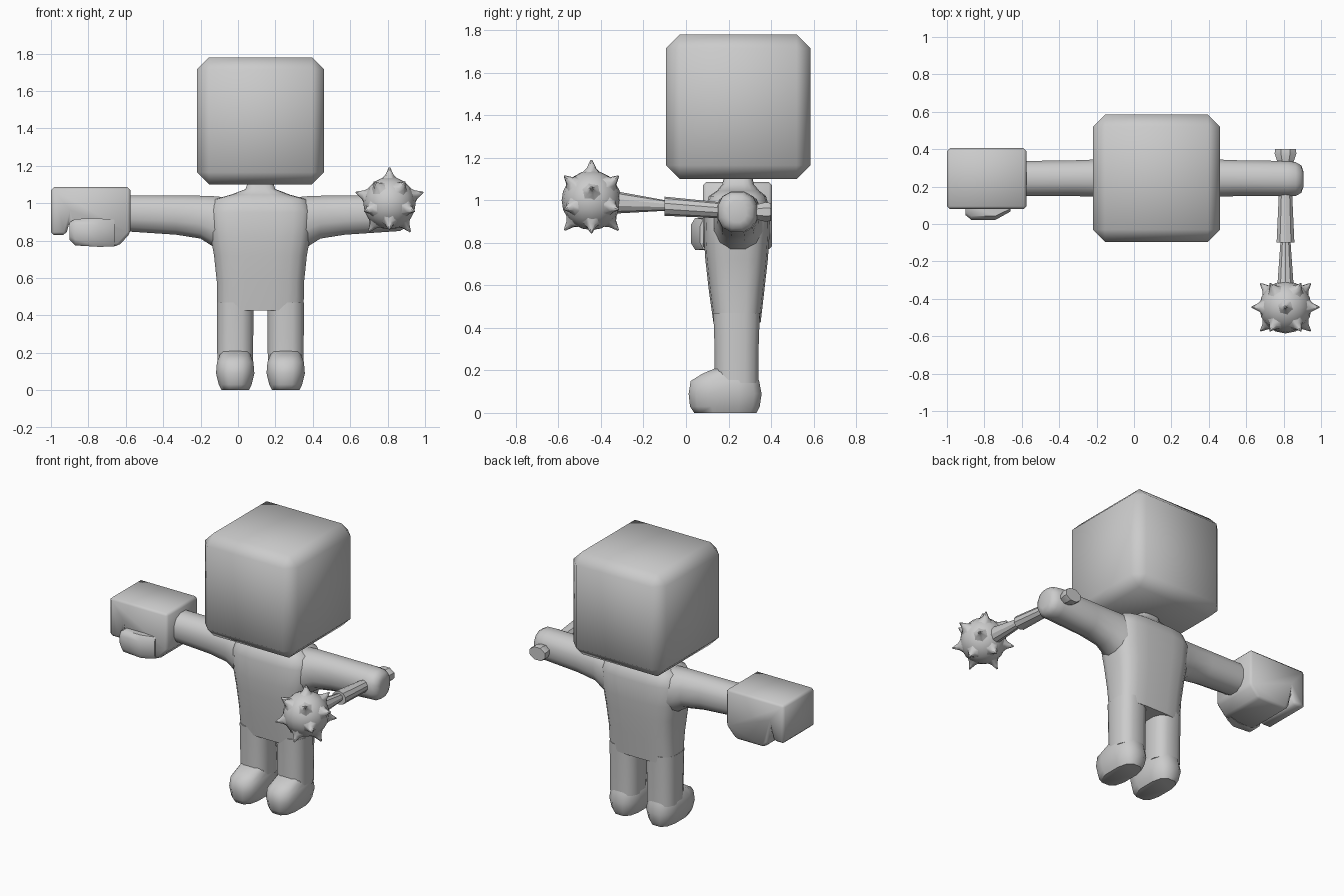
import bpy, bmesh, math
from mathutils import Vector

if "Cube" in bpy.data.objects:
    bpy.data.objects.remove(bpy.data.objects["Cube"])

grey = bpy.data.materials.new("plain grey")
grey.diffuse_color = (0.6, 0.6, 0.6, 1)
grey.use_nodes = True
grey.node_tree.nodes["Principled BSDF"].inputs["Base Color"].default_value = grey.diffuse_color
CX, CY = 0.12, 0.245  # body axis


def finish(name, bm, angle=40):
    bmesh.ops.recalc_face_normals(bm, faces=bm.faces)
    me = bpy.data.meshes.new(name)
    bm.to_mesh(me)
    bm.free()
    me.materials.append(grey)
    ob = bpy.data.objects.new(name, me)
    bpy.context.collection.objects.link(ob)
    bpy.ops.object.select_all(action='DESELECT')
    ob.select_set(True)
    bpy.context.view_layer.objects.active = ob
    bpy.ops.object.shade_smooth_by_angle(angle=math.radians(angle))
    return ob


def loft(name, axis, rings, sides=12, power=2.0, angle=50):
    """Rings are (position, a centre, a half size, b centre, b half size)."""
    bm = bmesh.new()
    loops = []
    for p, ac, ah, bc, bh in rings:
        loop = []
        for i in range(sides):
            t = 2 * math.pi * (i + 0.5) / sides
            c, s = math.cos(t), math.sin(t)
            c = math.copysign(abs(c) ** (2 / power), c)
            s = math.copysign(abs(s) ** (2 / power), s)
            a, b = ac + ah * c, bc + bh * s
            co = {'x': (p, a, b), 'y': (a, p, b), 'z': (a, b, p)}[axis]
            loop.append(bm.verts.new(co))
        loops.append(loop)
    for l0, l1 in zip(loops, loops[1:]):
        for i in range(sides):
            j = (i + 1) % sides
            bm.faces.new((l0[i], l0[j], l1[j], l1[i]))
    bm.faces.new(loops[0])
    bm.faces.new(loops[-1])
    return finish(name, bm, angle)


# Head: chamfered cube
bm = bmesh.new()
bmesh.ops.create_cube(bm, size=0.68)
bmesh.ops.translate(bm, verts=bm.verts, vec=(CX, CY, 1.44))
bmesh.ops.bevel(bm, geom=bm.edges[:], offset=0.065, segments=1, affect='EDGES')
finish("head", bm, 50)

# Torso with sloped shoulders and neck
loft("torso", 'z', [
    (0.425, CX, 0.232, 0.24, 0.112), (0.58, CX, 0.235, 0.238, 0.132),
    (0.72, CX, 0.25, 0.238, 0.148), (0.82, CX, 0.268, 0.238, 0.155),
    (0.95, CX, 0.28, 0.242, 0.155), (1.02, CX, 0.25, 0.242, 0.135),
    (1.045, CX, 0.16, 0.245, 0.10), (1.075, CX, 0.08, 0.245, 0.075),
    (1.12, CX, 0.065, 0.245, 0.065)], sides=20, power=3.5, angle=60)

# Arms, mirrored about the body axis; the right one ends in a rounded fist
for side, name in ((-1, "left_arm"), (1, "right_arm")):
    rings = [(0.18, 0.245, 0.125, 0.885, 0.15), (0.26, 0.245, 0.115, 0.905, 0.137),
             (0.32, 0.245, 0.103, 0.925, 0.118), (0.45, 0.245, 0.098, 0.936, 0.108),
             (0.70, 0.243, 0.097, 0.945, 0.1)]
    if side > 0:
        rings += [(0.745, 0.24, 0.093, 0.945, 0.097), (0.775, 0.24, 0.075, 0.945, 0.08),
                  (0.785, 0.24, 0.045, 0.945, 0.05)]
    loft(name, 'x', [(CX + side * d, *r) for d, *r in rings], power=2.3, angle=60)

# Legs and feet
for side, name in ((-1, "left"), (1, "right")):
    x = CX + side * 0.135
    loft(name + "_leg", 'z', [
        (0.14, x, 0.098, 0.238, 0.105), (0.30, x, 0.099, 0.238, 0.106),
        (0.47, x, 0.1, 0.238, 0.112)], power=2.8, angle=60)
    loft(name + "_foot", 'z', [
        (0.0, x, 0.075, 0.185, 0.15), (0.03, x, 0.09, 0.183, 0.168),
        (0.09, x, 0.105, 0.184, 0.176), (0.15, x, 0.1, 0.183, 0.165),
        (0.185, x, 0.085, 0.205, 0.13), (0.215, x, 0.08, 0.238, 0.09)],
        power=2.8, angle=60)

# Left fist: side outline pulled through its depth, with a finger notch below
outline = [(-1, 1.085), (-1, 0.83), (-0.92, 0.83), (-0.9, 0.9), (-0.88, 0.8),
           (-0.85, 0.77), (-0.64, 0.77), (-0.575, 0.84), (-0.575, 1.085)]
bm = bmesh.new()
face = bm.faces.new([bm.verts.new((x, 0.08, z)) for x, z in outline])
ext = bmesh.ops.extrude_face_region(bm, geom=[face])
bmesh.ops.translate(bm, vec=(0, 0.325, 0),
                    verts=[v for v in ext['geom'] if isinstance(v, bmesh.types.BMVert)])
bmesh.ops.recalc_face_normals(bm, faces=bm.faces)
bmesh.ops.bevel(bm, geom=bm.edges[:], offset=0.022, segments=1, affect='EDGES',
                clamp_overlap=True)
finish("left_fist", bm, 50)

# Thumb folded across the front of the fist
loft("left_thumb", 'x', [
    (-0.90, 0.08, 0.035, 0.85, 0.05), (-0.87, 0.07, 0.05, 0.845, 0.075),
    (-0.74, 0.07, 0.05, 0.842, 0.08), (-0.66, 0.1, 0.035, 0.84, 0.075)],
    sides=8, power=3, angle=50)

# Spiked mace: pommel, grip and flared shaft
MX = 0.81
loft("mace_pommel", 'y', [
    (0.40, MX, 0.06, 0.945, 0.045), (0.375, MX, 0.063, 0.945, 0.05),
    (0.32, MX, 0.042, 0.945, 0.035)], sides=8, angle=30)
loft("mace_grip", 'y', [
    (0.34, MX, 0.036, 0.945, 0.034), (0.15, MX, 0.038, 0.954, 0.038),
    (-0.10, MX, 0.05, 0.972, 0.045)], sides=10, angle=30)
loft("mace_shaft", 'y', [
    (-0.09, MX, 0.028, 0.975, 0.024), (-0.36, MX, 0.048, 0.992, 0.056)], sides=10, angle=30)

# Mace ball
centre = Vector((MX, -0.445, 1.0))
bm = bmesh.new()
bmesh.ops.create_uvsphere(bm, u_segments=16, v_segments=10, radius=0.14)
bmesh.ops.translate(bm, verts=bm.verts, vec=centre)
finish("mace_ball", bm, 60)

# Spikes: a ring of five around the ball and a staggered ring either side
bm = bmesh.new()
for lat, turn in ((0, 0), (42, 36), (-42, 36)):
    for k in range(5):
        a, b = math.radians(72 * k + turn), math.radians(lat)
        d = Vector((math.sin(a) * math.cos(b), math.sin(b), math.cos(a) * math.cos(b)))
        u = d.orthogonal().normalized()
        w = d.cross(u)
        loops = []
        for dist, rad in ((0.115, 0.06), (0.15, 0.024), (0.19, 0.004)):
            loops.append([bm.verts.new(centre + d * dist + rad * (
                u * math.cos(i * math.pi / 3) + w * math.sin(i * math.pi / 3)))
                for i in range(6)])
        for l0, l1 in zip(loops, loops[1:]):
            for i in range(6):
                j = (i + 1) % 6
                bm.faces.new((l0[i], l0[j], l1[j], l1[i]))
        bm.faces.new(loops[-1])
finish("mace_spikes", bm, 50)
